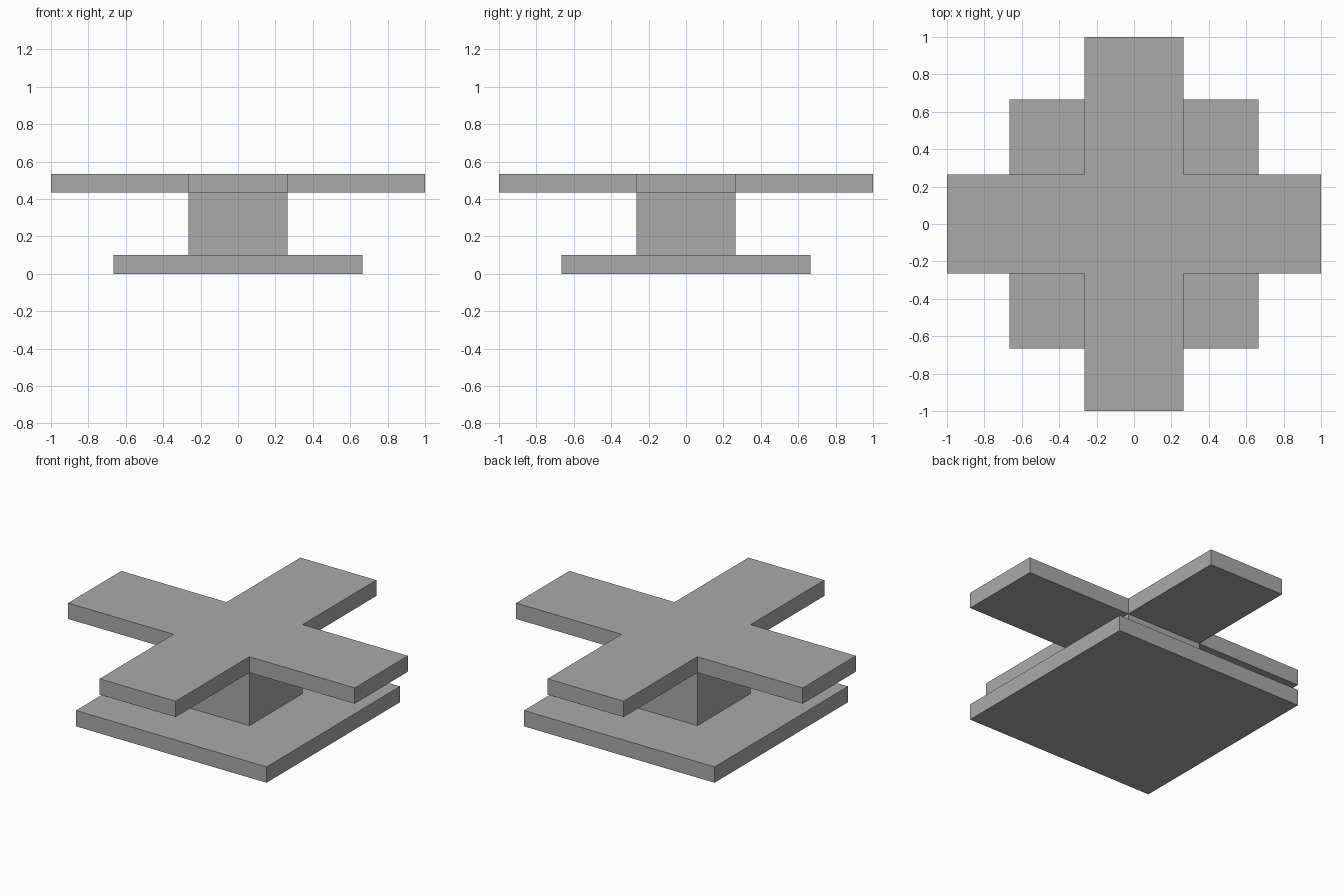
import bpy
import bmesh

cube = bpy.data.objects.get("Cube")
if cube:
    bpy.data.objects.remove(cube, do_unlink=True)

grey = bpy.data.materials.new("plain grey")
grey.use_nodes = True
colour = (0.4, 0.4, 0.4, 1)
grey.diffuse_color = colour
grey.node_tree.nodes["Principled BSDF"].inputs["Base Color"].default_value = colour

ARM = 0.265      # half width of the column and the arms
BASE = 0.665     # half width of the base
REACH = 1.0      # length of an arm from the centre
THICK = 0.1      # thickness of the base and the cross
HEIGHT = 0.535


def prism(name, outline, bottom, top):
    """Extrude a flat outline from bottom to top."""
    bm = bmesh.new()
    face = bm.faces.new([bm.verts.new((x, y, bottom)) for x, y in outline])
    side = bmesh.ops.extrude_face_region(bm, geom=[face])["geom"]
    verts = [v for v in side if isinstance(v, bmesh.types.BMVert)]
    bmesh.ops.translate(bm, verts=verts, vec=(0, 0, top - bottom))
    bmesh.ops.recalc_face_normals(bm, faces=bm.faces)
    mesh = bpy.data.meshes.new(name)
    bm.to_mesh(mesh)
    bm.free()
    mesh.materials.append(grey)
    obj = bpy.data.objects.new(name, mesh)
    bpy.context.collection.objects.link(obj)
    return obj


def turned(points):
    """Repeat outline points in four quarter turns."""
    outline = []
    for _ in range(4):
        outline += points
        points = [(-y, x) for x, y in points]
    return outline


# Square base, square column and cross-shaped top
prism("base", turned([(BASE, BASE)]), 0, THICK)
prism("column", turned([(ARM, ARM)]), THICK, HEIGHT - THICK)
prism("cross_top", turned([(REACH, -ARM), (REACH, ARM), (ARM, ARM)]),
      HEIGHT - THICK, HEIGHT)
